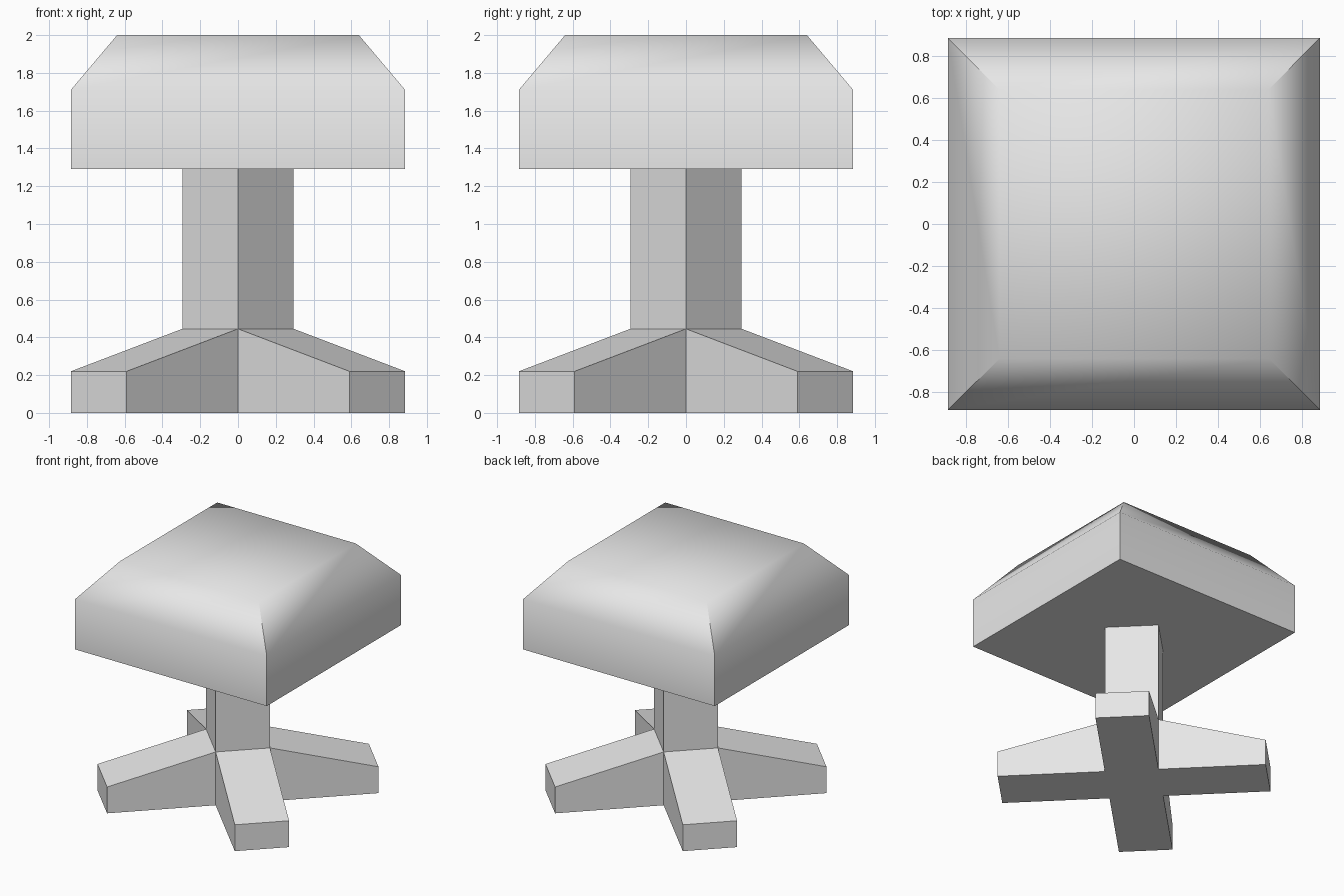
import bpy, bmesh, math

if "Cube" in bpy.data.objects:
    bpy.data.objects.remove(bpy.data.objects["Cube"])

POST = 0.295      # distance from centre to each post corner
FOOT_END = 0.59   # how far each foot reaches along x and y
FOOT_LOW, FOOT_HIGH = 0.22, 0.445
SEAT = 0.885
SEAT_Z = 1.29

grey = bpy.data.materials.new("light_grey")
grey.diffuse_color = (0.8, 0.8, 0.8, 1)
grey.use_nodes = True
grey.node_tree.nodes["Principled BSDF"].inputs["Base Color"].default_value = grey.diffuse_color


def finish(name, bm, smooth_angle=None):
    bmesh.ops.remove_doubles(bm, verts=bm.verts, dist=1e-4)
    bmesh.ops.recalc_face_normals(bm, faces=bm.faces)
    mesh = bpy.data.meshes.new(name)
    bm.to_mesh(mesh)
    bm.free()
    mesh.materials.append(grey)
    obj = bpy.data.objects.new(name, mesh)
    bpy.context.collection.objects.link(obj)
    if smooth_angle:
        bpy.ops.object.select_all(action='DESELECT')
        obj.select_set(True)
        bpy.context.view_layer.objects.active = obj
        bpy.ops.object.shade_smooth_by_angle(angle=math.radians(smooth_angle))
    return obj


# Seat: square block with a bevelled top, rounded only by shading
bm = bmesh.new()
rings = []
for half, z in [(SEAT, SEAT_Z), (SEAT, 1.71), (0.64, 2.0)]:
    rings.append([bm.verts.new((sx * half, sy * half, z))
                  for sx, sy in [(-1, -1), (1, -1), (1, 1), (-1, 1)]])
for low, high in zip(rings, rings[1:]):
    for i in range(4):
        j = (i + 1) % 4
        bm.faces.new((low[i], low[j], high[j], high[i]))
bm.faces.new(rings[0])
bm.faces.new(rings[-1])
finish("seat", bm, 60)

# Pedestal: diamond post with a tapered foot growing out of each side
bm = bmesh.new()


def face(*points):
    bm.faces.new([bm.verts.new(p) for p in points])


corners = [(POST, 0), (0, POST), (-POST, 0), (0, -POST)]
for i in range(4):
    a, b = corners[i], corners[(i + 1) % 4]
    dx = math.copysign(FOOT_END, a[0] + b[0])
    dy = math.copysign(FOOT_END, a[1] + b[1])
    c, d = (b[0] + dx, b[1] + dy), (a[0] + dx, a[1] + dy)
    # post wall above the foot
    face((*a, FOOT_HIGH), (*b, FOOT_HIGH), (*b, SEAT_Z), (*a, SEAT_Z))
    # foot: top slope, end, two sides, underside
    face((*a, FOOT_HIGH), (*b, FOOT_HIGH), (*c, FOOT_LOW), (*d, FOOT_LOW))
    face((*c, FOOT_LOW), (*d, FOOT_LOW), (*d, 0), (*c, 0))
    face((*a, FOOT_HIGH), (*d, FOOT_LOW), (*d, 0), (*a, 0))
    face((*b, FOOT_HIGH), (*c, FOOT_LOW), (*c, 0), (*b, 0))
    face((*a, 0), (*b, 0), (*c, 0), (*d, 0))
face(*[(x, y, 0) for x, y in corners])
face(*[(x, y, SEAT_Z) for x, y in corners])
finish("pedestal", bm)
